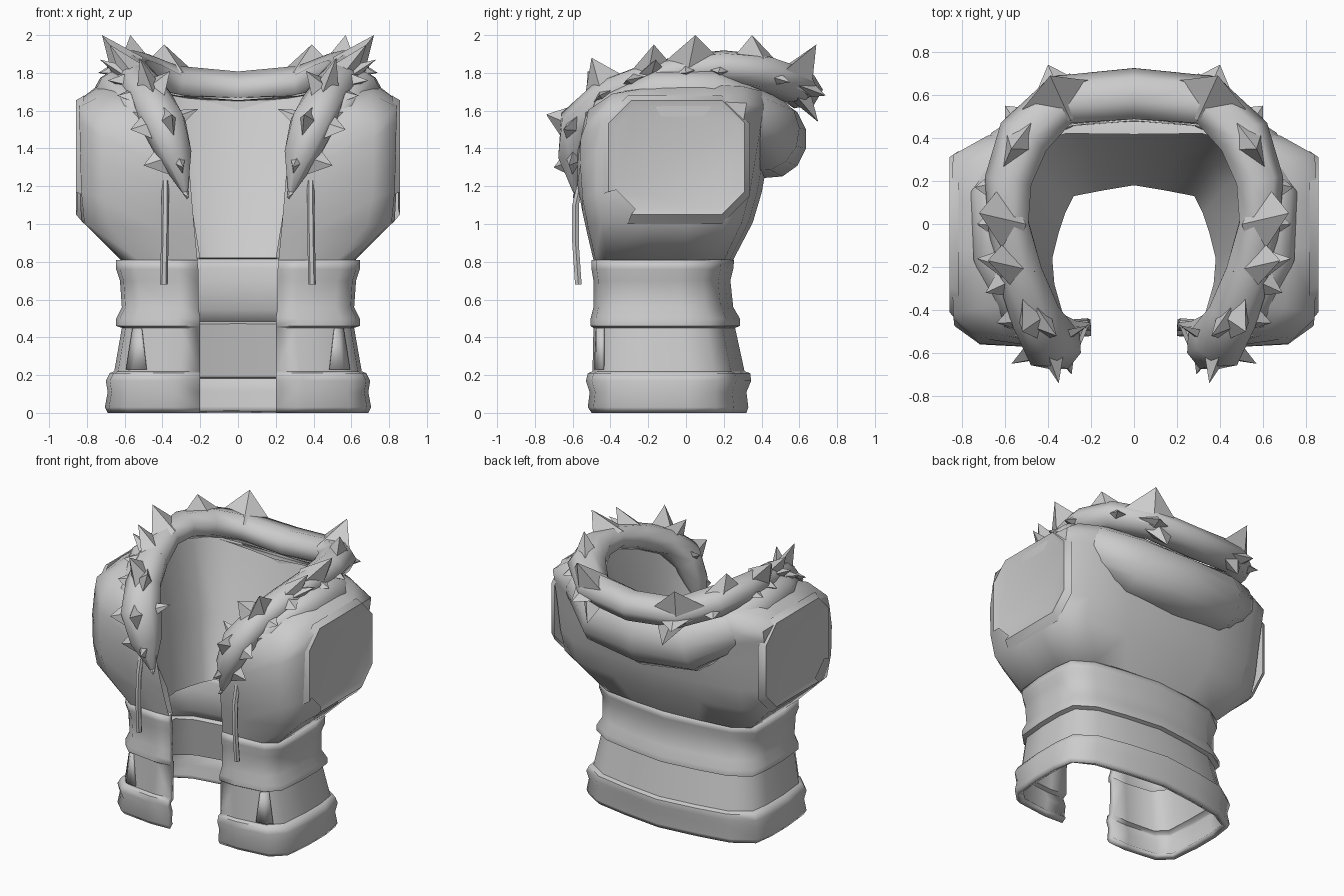
import bpy, bmesh, math
from mathutils import Vector

if "Cube" in bpy.data.objects:
    bpy.data.objects.remove(bpy.data.objects["Cube"])

grey = bpy.data.materials.new("plain_grey")
grey.use_nodes = True
tone = (0.6, 0.6, 0.6, 1)
grey.diffuse_color = tone
grey.node_tree.nodes["Principled BSDF"].inputs["Base Color"].default_value = tone


def finish(name, bm, shell=False, thickness=0, angle=50):
    """Turn a half mesh into a mirrored, shaded object."""
    bmesh.ops.remove_doubles(bm, verts=bm.verts, dist=0.0005)
    bmesh.ops.recalc_face_normals(bm, faces=bm.faces)
    if shell:
        lean = sum(f.normal.xy.dot(f.calc_center_median().xy) * f.calc_area() for f in bm.faces)
        if lean < 0:
            bmesh.ops.reverse_faces(bm, faces=bm.faces)
    mesh = bpy.data.meshes.new(name)
    bm.to_mesh(mesh)
    bm.free()
    mesh.materials.append(grey)
    obj = bpy.data.objects.new(name, mesh)
    bpy.context.collection.objects.link(obj)
    mirror = obj.modifiers.new("Mirror", "MIRROR")
    mirror.merge_threshold = 0.002
    if thickness:
        solid = obj.modifiers.new("Thickness", "SOLIDIFY")
        solid.thickness = thickness
        solid.offset = -1
    bpy.ops.object.select_all(action="DESELECT")
    obj.select_set(True)
    bpy.context.view_layer.objects.active = obj
    bpy.ops.object.shade_smooth_by_angle(angle=math.radians(angle))


def loft(rows, closed=False, cap=False):
    bm = bmesh.new()
    grid = [[bm.verts.new(p) for p in row] for row in rows]
    for low, high in zip(grid, grid[1:]):
        n = len(low)
        for i in range(n if closed else n - 1):
            j = (i + 1) % n
            bm.faces.new((low[i], low[j], high[j], high[i]))
    if cap:
        bm.faces.new(grid[-1])
    return bm


def sample(table, x):
    """Linear lookup in rows sorted by their first value."""
    for a, b in zip(table, table[1:]):
        if x <= b[0]:
            t = max(0, (x - a[0]) / (b[0] - a[0]))
            return [p + (q - p) * t for p, q in zip(a, b)]
    return list(table[-1])


# Cross-sections around one half, from the front opening to the back
ROUND = [(None, -0.98), (0.5, -1), (0.84, -0.93), (0.97, -0.72), (1, -0.2),
         (1, 0.25), (0.97, 0.6), (0.76, 0.82), (0.42, 0.92), (0, 1)]
BOXY = [(None, -0.98), (0.5, -1), (0.85, -0.97), (0.99, -0.8), (1, -0.2),
        (1, 0.25), (0.99, 0.68), (0.8, 0.87), (0.42, 0.95), (0, 1)]
# Height, half width, front depth, back depth, half opening
LOWER = [(0, 0.69, -0.5, 0.32, 0.2), (0.03, 0.705, -0.52, 0.33, 0.2),
         (0.11, 0.69, -0.51, 0.32, 0.2), (0.17, 0.7, -0.53, 0.345, 0.2),
         (0.21, 0.68, -0.52, 0.34, 0.2), (0.22, 0.655, -0.495, 0.31, 0.2),
         (0.45, 0.615, -0.49, 0.26, 0.2), (0.46, 0.645, -0.505, 0.285, 0.2),
         (0.5, 0.645, -0.505, 0.285, 0.2), (0.56, 0.615, -0.49, 0.25, 0.21),
         (0.7, 0.625, -0.49, 0.235, 0.21), (0.76, 0.645, -0.5, 0.25, 0.21),
         (0.81, 0.645, -0.5, 0.255, 0.215)]
UPPER = [(0.81, 0.62, -0.49, 0.25, 0.215), (1.02, 0.83, -0.54, 0.36, 0.235),
         (1.2, 0.84, -0.575, 0.41, 0.25), (1.45, 0.845, -0.575, 0.45, 0.26),
         (1.65, 0.85, -0.5, 0.48, 0.27)]


def ring_point(table, section, i, z, grow=0.0):
    z, w, front, back, gap = sample(table, z)
    ux, uy = section[i]
    x = gap if ux is None else ux * (w + grow)
    return Vector((x, (front + back) / 2 + uy * ((back - front) / 2 + grow), z))


COLS = range(len(ROUND))

# Waist, ribbing and hem
finish("waist_and_hem", loft([[ring_point(LOWER, ROUND, i, r[0]) for i in COLS] for r in LOWER]),
       shell=True, thickness=0.045)

# Chest, back and shoulders up to a sloped neckline, then down the narrower lining
TOPS = [1.22, 1.38, 1.53, 1.62, 1.65, 1.65, 1.64, 1.62, 1.6, 1.6]
NECK = [(0.27, -0.57, 1.25), (0.33, -0.57, 1.45), (0.41, -0.5, 1.6), (0.49, -0.36, 1.68),
        (0.54, -0.12, 1.75), (0.56, 0.08, 1.76), (0.54, 0.25, 1.75), (0.47, 0.38, 1.72),
        (0.28, 0.46, 1.68), (0, 0.49, 1.66)]
LINING = [(0.2, -0.46), (0.27, -0.45), (0.33, -0.42), (0.37, -0.28), (0.38, -0.16),
          (0.35, -0.04), (0.32, 0.05), (0.28, 0.13), (0.15, 0.155), (0, 0.18)]
rows = []
for t in (0, 0.25, 0.45, 0.7, 0.9, 1):
    rows.append([ring_point(UPPER, BOXY, i, 0.81 + (TOPS[i] - 0.81) * t) for i in COLS])
edge, neck = rows[-1], [Vector(p) for p in NECK]
base = [Vector((x, y, 0.82)) for x, y in LINING]
rows.append([a.lerp(b, 0.4) + Vector((0, 0, 0.045)) for a, b in zip(edge, neck)])
rows.append(neck)
rows.append([a.lerp(b, 0.55) + Vector((0, 0.03, 0)) for a, b in zip(neck, base)])
rows.append(base)
rows.append(rows[0])
finish("chest_and_lining", loft(rows), angle=55)


def octagon(x, y0, y1, z0, z1, cut):
    return [(x, y, z) for y, z in (
        (y0 + cut, z0), (y1 - cut, z0), (y1, z0 + cut), (y1, z1 - cut),
        (y1 - cut, z1), (y0 + cut, z1), (y0, z1 - cut), (y0, z0 + cut))]


# Flat armhole panels set into a low rounded rim
finish("armhole_panel", loft([octagon(0.815, -0.46, 0.34, 1.0, 1.68, 0.15),
                              octagon(0.858, -0.41, 0.31, 1.05, 1.655, 0.12),
                              octagon(0.848, -0.37, 0.28, 1.08, 1.62, 0.1)], cap=True), angle=45)

# Pocket flaps wrapping the front corners
flap = []
for z, mix in ((0.23, 0.67), (0.45, 0.92)):
    a, b, c = (ring_point(LOWER, ROUND, i, z, 0.012) for i in (1, 2, 3))
    flap.append([a.lerp(b, mix), b, b.lerp(c, 0.4)])
finish("pocket_flap", loft(flap), shell=True, thickness=0.02, angle=20)


def frames(spine):
    """Centre, radius, tangent, outward and upward directions along a spine."""
    pts = [Vector(s[:3]) for s in spine]
    out = []
    for i, p in enumerate(pts):
        t = (pts[min(i + 1, len(pts) - 1)] - pts[max(i - 1, 0)]).normalized()
        if p.x == 0:
            t = Vector((-1, 0, 0))
        n = Vector((p.x, p.y, 0))
        n = (n - t * n.dot(t)).normalized()
        out.append((p, spine[i][3], t, n, n.cross(t)))
    return out


def tube(spine, start, end, steps, tall=1.0):
    rows = []
    for p, r, t, n, up in frames(spine):
        angles = [math.radians(start + (end - start) * k / steps) for k in range(steps)]
        if end - start < 360:
            angles.append(math.radians(end))
        rows.append([p + r * (math.cos(a) * n + tall * math.sin(a) * up) for a in angles])
    return loft(rows, closed=end - start == 360)


# Folded hood hanging over the back and shoulders
HOOD = [(0.42, -0.54, 1.38, 0.03), (0.56, -0.43, 1.6, 0.07), (0.65, -0.15, 1.7, 0.1),
        (0.65, 0.12, 1.69, 0.115), (0.57, 0.32, 1.58, 0.14), (0.36, 0.42, 1.48, 0.185),
        (0, 0.45, 1.45, 0.19)]
finish("folded_hood", tube(HOOD, -100, 100, 7, 1.1), shell=True, angle=70)

# Fur trim around the neckline, flatter than it is wide
FUR = [(0.28, -0.58, 1.17, 0.02), (0.33, -0.58, 1.36, 0.11), (0.39, -0.55, 1.53, 0.14),
       (0.46, -0.42, 1.67, 0.12), (0.53, -0.22, 1.76, 0.11), (0.58, 0, 1.82, 0.1),
       (0.58, 0.2, 1.83, 0.115), (0.51, 0.4, 1.8, 0.13), (0.34, 0.57, 1.74, 0.125),
       (0, 0.6, 1.71, 0.125)]
finish("fur_trim", tube(FUR, 0, 360, 7, 0.8), angle=75)

# Broad pointed fur tufts: spine index, tip, base size
TUFTS = [(0, (0.26, -0.6, 1.14), 0.04), (1, (0.29, -0.7, 1.3), 0.12),
         (1, (0.5, -0.62, 1.31), 0.13), (2, (0.35, -0.74, 1.58), 0.16),
         (2, (0.57, -0.65, 1.5), 0.15), (2, (0.21, -0.47, 1.61), 0.08),
         (2, (0.59, -0.5, 1.6), 0.14), (3, (0.36, -0.52, 1.81), 0.15),
         (3, (0.64, -0.46, 1.68), 0.14), (3, (0.52, -0.5, 1.88), 0.17),
         (4, (0.69, -0.32, 1.76), 0.14), (4, (0.73, -0.16, 1.87), 0.13),
         (4, (0.68, -0.17, 1.95), 0.18), (5, (0.72, 0.05, 2), 0.2),
         (5, (0.73, 0.0, 1.8), 0.13), (6, (0.74, 0.17, 1.8), 0.13),
         (7, (0.57, 0.35, 2), 0.22), (7, (0.6, 0.55, 1.75), 0.16),
         (8, (0.39, 0.69, 1.95), 0.24), (8, (0.4, 0.74, 1.68), 0.17),
         (8, (0.3, 0.7, 1.54), 0.16)]
bm = bmesh.new()
fur_frames = frames(FUR)
for index, tip, size in TUFTS:
    p, r, t, n, up = fur_frames[index]
    tip = Vector(tip)
    side = (tip - p).cross(t).normalized() * size * 0.5
    along = t * size
    corners = [bm.verts.new(p + d) for d in (along, side, -along, -side)]
    top = bm.verts.new(tip)
    for k in range(4):
        bm.faces.new((corners[k], corners[(k + 1) % 4], top))
finish("fur_tufts", bm, shell=True, angle=40)

# Hanging drawstrings
CORD = [(0.385, -0.555, 1.23), (0.385, -0.585, 1.1), (0.388, -0.585, 0.9), (0.392, -0.57, 0.68)]
cord_rows = [[(x + 0.02 * math.cos(a), y + 0.02 * math.sin(a), z)
              for a in (math.tau * k / 6 for k in range(6))] for x, y, z in CORD]
finish("drawstring", loft(cord_rows, closed=True, cap=True))
